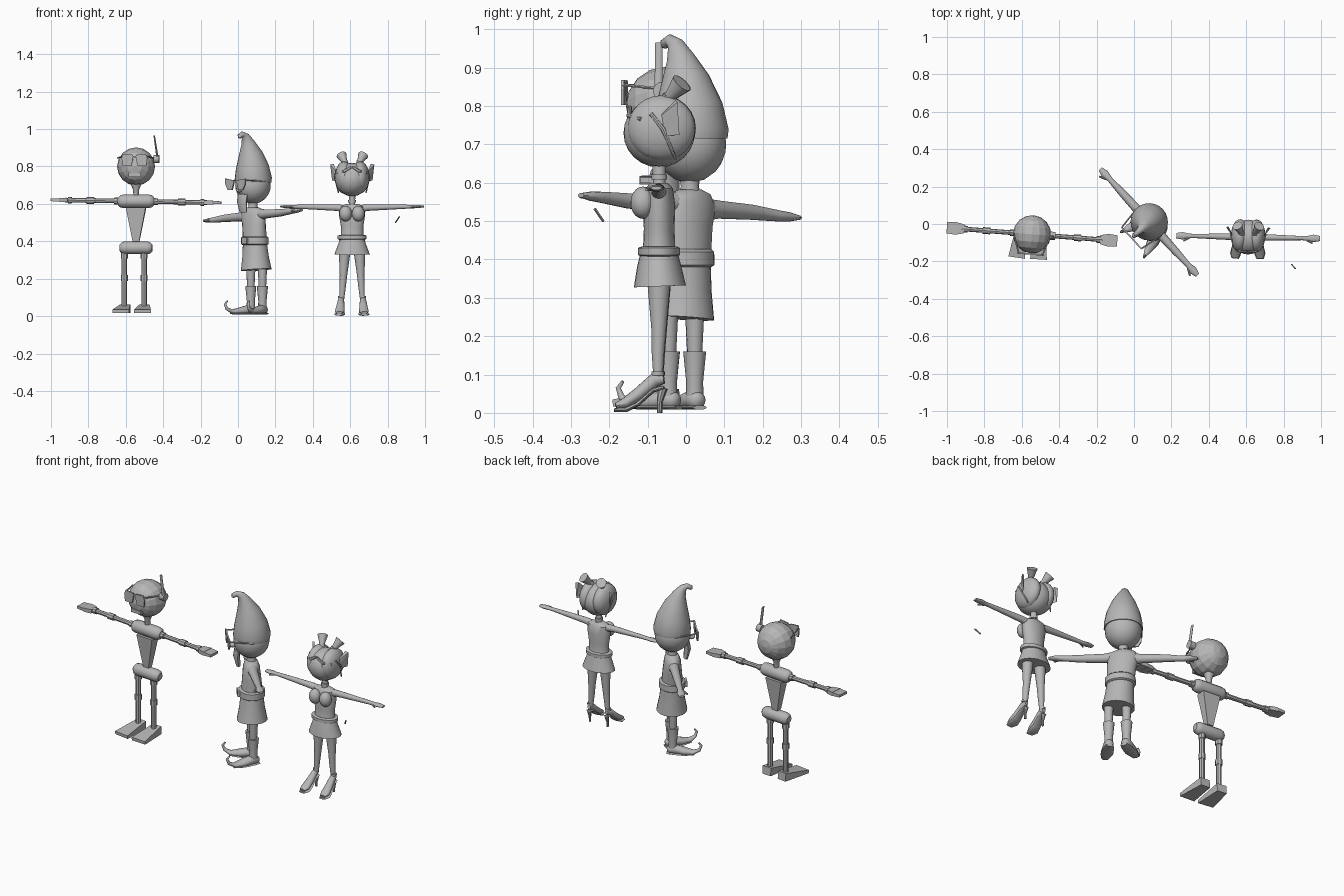
import bpy, bmesh, math
from mathutils import Matrix, Vector

grey = bpy.data.materials.new("plain_grey")
grey.diffuse_color = (0.47, 0.47, 0.47, 1)
T, R = Matrix.Translation, Matrix.Rotation


def finish(name, bm, M, smooth=40):
    bm.transform(M)
    bmesh.ops.recalc_face_normals(bm, faces=bm.faces)
    me = bpy.data.meshes.new(name)
    bm.to_mesh(me)
    bm.free()
    me.materials.append(grey)
    if smooth:
        me.shade_smooth()
        me.set_sharp_from_angle(angle=math.radians(smooth))
    o = bpy.data.objects.new(name, me)
    bpy.context.collection.objects.link(o)
    return o


def tube(name, M, pts, radii, n=16, phase=0.0, smooth=40):
    """Loft of elliptical rings along a path; a radius is a number or a pair."""
    bm = bmesh.new()
    P = [Vector(p) for p in pts]
    d = (P[-1] - P[0]).normalized()
    ref = Vector((0, 1, 0)) if abs(d.x) > 0.8 else Vector((1, 0, 0))
    if not isinstance(radii, list):
        radii = [radii] * len(P)
    rings = []
    for i, p in enumerate(P):
        t = (P[min(i + 1, len(P) - 1)] - P[max(i - 1, 0)]).normalized()
        u = (ref - t * ref.dot(t)).normalized()
        v = t.cross(u)
        a, b = radii[i] if isinstance(radii[i], tuple) else (radii[i],) * 2
        rings.append([bm.verts.new(p + u * a * math.cos(k) + v * b * math.sin(k))
                      for k in (phase + 2 * math.pi * j / n for j in range(n))])
    for r, q in zip(rings, rings[1:]):
        for j in range(n):
            bm.faces.new((r[j], r[(j + 1) % n], q[(j + 1) % n], q[j]))
    bm.faces.new(rings[0][::-1])
    bm.faces.new(rings[-1])
    return finish(name, bm, M, smooth)


def block(name, M, a, sa, b, sb):
    """Four-sided tapered block from a to b with half sizes sa and sb."""
    k = math.sqrt(2)
    return tube(name, M, [a, b], [(sa[0] * k, sa[1] * k), (sb[0] * k, sb[1] * k)],
                4, math.pi / 4, 0)


def ball(name, M, c, r, u=20, v=12, smooth=40):
    bm = bmesh.new()
    bmesh.ops.create_uvsphere(bm, u_segments=u, v_segments=v, radius=1)
    bm.transform(R(math.pi / 2, 4, 'X'))
    return finish(name, bm, M @ T(c) @ Matrix.Diagonal((*r, 1)), smooth)


def capsule(name, M, z, half, r, n=12):
    xs = [(-half, .55), (-half + r * .35, .9), (-half + r * .8, 1),
          (half - r * .8, 1), (half - r * .35, .9), (half, .55)]
    return tube(name, M, [(x, 0, z) for x, _ in xs], [r * k for _, k in xs], n)


def plate(name, M, outline, y, thick=.008):
    bm = bmesh.new()
    f = bm.faces.new([bm.verts.new((x, y, z)) for x, z in outline])
    e = bmesh.ops.extrude_face_region(bm, geom=[f])
    bmesh.ops.translate(bm, vec=(0, thick, 0),
                        verts=[g for g in e["geom"] if isinstance(g, bmesh.types.BMVert)])
    return finish(name, bm, M, 0)


def hull(name, M, pts):
    bm = bmesh.new()
    for p in pts:
        bm.verts.new(p)
    bmesh.ops.convex_hull(bm, input=bm.verts)
    return finish(name, bm, M, 0)


# ---------- Robot ----------
A = T((-.545, -.055, 0)) @ R(-.078, 4, 'Z')
ball("robot_head", A, (0, 0, .80), (.102, .102, .102), 16, 8, 0)
tube("robot_neck", A, [(0, 0, .64), (0, 0, .675), (0, 0, .715)], [.014, .016, .032], 10)
capsule("robot_shoulders", A, .614, .097, .036)
capsule("robot_pelvis", A, .365, .087, .034)
block("robot_torso", A, (0, 0, .40), (.018, .015), (0, 0, .58), (.053, .028))
block("robot_mouth", A, (0, -.098, .755), (.034, .01), (0, -.08, .755), (.034, .01))
tube("robot_ear", A, [(.095, 0, .84), (.125, 0, .84)], .022, 10)
tube("robot_antenna", A, [(.118, -.008, .83), (.098, -.008, .965)], [(.006, .01), (.004, .01)], 8)
block("robot_glasses_bridge", A, (-.02, -.106, .853), (.004, .004), (.02, -.106, .853), (.004, .004))
for s in (-1, 1):
    plate("robot_lens", A, [(s * x, z) for x, z in
          [(.008, .862), (.06, .868), (.069, .845), (.064, .803), (.018, .803), (.01, .83)]], -.11)
    tube("robot_temple", A, [(s * .064, -.105, .855), (s * .1, 0, .845)], .004, 6)
    B = A @ T((0, 0, .614)) @ R(.017, 4, 'Y')
    tube("robot_arm", B, [(s * .09, 0, 0), (s * .38, 0, 0)], .0125, 8)
    for x, w in ((.105, .012), (.245, .02), (.355, .01)):
        tube("robot_arm_joint", B, [(s * (x - w), 0, 0), (s * (x + w), 0, 0)], .018, 8)
    block("robot_hand", B, (s * .365, 0, 0), (.024, .011), (s * .41, 0, 0), (.034, .011))
    block("robot_fingers", B, (s * .41, .0, 0), (.034, .009), (s * .457, .0, 0), (.03, .007))
    L = A @ T((s * .053 - .01, 0, 0)) @ R(s * .04 - .03, 4, 'Z')
    tube("robot_leg", L, [(0, 0, .05), (0, 0, .345)], .0145, 8)
    for z in (.205, .325):
        tube("robot_leg_joint", L, [(0, 0, z - .016), (0, 0, z + .016)], .019, 8)
    block("robot_foot", L, (0, .03, .039), (.028, .023), (0, -.13, .026), (.045, .009))

# ---------- Gnome (lower body leans to one side) ----------
G = T((.08, .01, 0)) @ R(-.83, 4, 'Z')
ball("gnome_head", G, (0, 0, .70), (.095, .095, .10))
tube("gnome_hat", G, [(0, .002, .715), (0, .002, .735), (0, -.004, .80), (0, -.018, .87), (0, -.036, .925),
     (0, -.055, .96), (0, -.078, .972), (0, -.096, .962), (0, -.1, .952)],
     [.097, .1, .088, .063, .037, .022, .015, .014, .006], 24, smooth=60)
ball("gnome_nose", G, (0, -.1, .675), (.014, .02, .014), 12, 8)
tube("gnome_beard", G, [(0, -.075, .65), (0, -.08, .61), (0, -.07, .555)],
     [(.036, .016), (.034, .018), (.026, .012)], 10)
tube("gnome_neck", G, [(0, 0, .56), (0, 0, .59), (0, 0, .63)], [.034, .024, .03], 12)
tube("gnome_torso", G, [(0, 0, .582), (0, 0, .57), (0, 0, .545), (.008, 0, .49), (.014, 0, .41)],
     [(.035, .025), (.066, .036), (.083, .044), (.076, .05), (.072, .057)], 20, smooth=60)
tube("gnome_belt", G, [(.015, 0, z) for z in (.38, .386, .42, .427)],
     [(.072, .062), (.08, .07), (.079, .069), (.072, .06)], 20)
block("gnome_buckle", G, (.015, -.078, .403), (.02, .018), (.015, -.066, .403), (.02, .018))
tube("gnome_tunic_skirt", G, [(.015, 0, .39), (.02, 0, .32), (.026, 0, .247)],
     [(.07, .06), (.075, .068), (.084, .082)], 20)
block("gnome_glasses_bridge", G, (-.02, -.125, .72), (.004, .004), (.02, -.125, .72), (.004, .004))
for s in (-1, 1):
    plate("gnome_lens", G, [(s * x, z) for x, z in
          [(.008, .725), (.078, .735), (.078, .705), (.06, .675), (.025, .675)]], -.13)
    tube("gnome_temple", G, [(s * .077, -.126, .727), (s * .098, 0, .72)], .004, 6)
    z0 = .538 + s * .008
    tube("gnome_arm", G, [(s * .05, 0, z0), (s * .1, 0, z0), (s * .22, 0, z0 + s * .007), (s * .31, 0, .538 + s * .024),
         (s * .35, 0, .538 + s * .027), (s * .385, 0, .538 + s * .029)],
         [.03, .024, .02, (.014, .015), (.022, .012), (.012, .006)], 14)
    tube("gnome_thumb", G, [(s * .325, -.012, .538 + s * .025), (s * .36, -.032, .538 + s * .027)], [.008, .005], 8)
    B = G @ T((.029 + s * .046, 0, 0)) @ R(s * .30, 4, 'Z')
    tube("gnome_leg", B, [(0, 0, .12), (0, 0, .28)], [.018, .026], 12)
    tube("gnome_boot_shaft", B, [(0, 0, .03), (0, 0, .08), (0, 0, .16)], [.024, .022, .03], 14)
    tube("gnome_boot_foot", B, [(0, .03, .03), (0, .02, .032), (0, -.01, .036), (0, -.06, .028), (0, -.11, .024),
         (0, -.142, .04), (0, -.152, .065), (0, -.138, .082)],
         [(.012, .014), (.022, .022), (.027, .026), (.03, .02), (.02, .012), .009, .007, .004], 14, smooth=60)
    tube("gnome_sole", B, [(0, .032, .014), (0, 0, .014), (0, -.06, .014), (0, -.115, .015)],
         [(.02, .006), (.028, .006), (.033, .006), (.018, .005)], 10)

# ---------- Elf girl ----------
E = T((.61, -.07, 0)) @ R(-.02, 4, 'Z')
ball("elf_head", E, (0, 0, .73), (.088, .093, .09))
tube("elf_neck", E, [(0, 0, .57), (0, 0, .60), (0, 0, .66)], [.024, .016, .018], 12)
tube("elf_choker", E, [(0, 0, .608), (0, 0, .622)], .021, 14)
tube("elf_torso", E, [(0, 0, z) for z in (.60, .585, .54, .48, .43, .40)],
     [(.03, .022), (.068, .036), (.07, .042), (.06, .04), (.06, .042), (.066, .05)], 20)
tube("elf_belt", E, [(0, 0, z) for z in (.408, .412, .43, .434)],
     [(.068, .048), (.078, .055), (.078, .055), (.066, .046)], 20)
tube("elf_skirt", E, [(0, 0, .412), (0, 0, .38), (0, .002, .33)],
     [(.066, .05), (.076, .058), (.095, .068)], 24)
for s in (-1, 1):
    ball("elf_bust", E, (s * .034, -.042, .548), (.034, .032, .042), 16, 10)
    # hair lobe, fringe, side lock and flared bunch
    ball("elf_hair", E, (s * .044, .007, .742), (.048, .088, .086))
    tube("elf_fringe", E, [(s * .004, -.076, .797), (s * .04, -.078, .775), (s * .078, -.045, .765)],
         [(.005, .006), (.007, .008), (.006, .006)], 8)
    tube("elf_side_lock", E, [(s * .083, -.02, .78), (s * .09, .012, .74), (s * .074, .045, .66)],
         [.006, .007, .003], 8)
    tube("elf_bunch_tie", E, [(s * .034, .018, .808), (s * .04, .026, .828)], .016, 12)
    tube("elf_bunch", E, [(s * .036, .02, .815), (s * .047, .04, .838), (s * .058, .06, .86)],
         [.012, .019, .028], 14)
    hull("elf_ear", E, [(s * .078, -.006, .765), (s * .078, -.006, .72),
                        (s * .108, .055, .725), (s * .118, .05, .81), (s * .1, .045, .815)])
    # arm and hand
    tube("elf_arm", E, [(s * .05, 0, .575), (s * .08, 0, .58), (s * .2, 0, .583), (s * .29, 0, .585),
         (s * .32, 0, .585), (s * .35, 0, .586), (s * .384, 0, .586)],
         [.02, .018, .014, .011, (.013, .009), (.02, .009), (.014, .005)], 14)
    tube("elf_thumb", E, [(s * .315, -.01, .584), (s * .345, -.027, .582)], [.006, .004], 8)
    # leg and heeled shoe
    tube("elf_leg", E, [(s * .038, 0, .38), (s * .041, 0, .32), (s * .046, 0, .22), (s * .05, -.002, .16), (s * .055, -.002, .08)],
         [.034, .029, .02, .017, .0115], 14)
    B = E @ T((s * .058, -.002, 0)) @ R(s * .08, 4, 'Z')
    tube("elf_foot", B, [(0, .014, .088), (0, -.01, .085), (0, -.05, .05), (0, -.085, .026), (0, -.11, .018)],
         [(.01, .012), (.017, .018), (.022, .017), (.026, .014), (.017, .008)], 14)
    tube("elf_shoe_sole", B, [(0, .014, .066), (0, -.015, .058), (0, -.055, .022), (0, -.085, .008), (0, -.114, .007)],
         [(.016, .005), (.019, .005), (.024, .005), (.03, .006), (.02, .005)], 12)
    tube("elf_shoe_heel", B, [(0, .012, .065), (0, .004, .03), (0, .004, 0)], [.012, .007, .006], 8)
    tube("elf_shoe_strap", B, [(0, 0, .098), (0, 0, .108)], .0165, 12)

# ---------- Loose stick ----------
tube("loose_stick", Matrix(), [(.842, -.216, .50), (.863, -.238, .532)], .004, 6)
